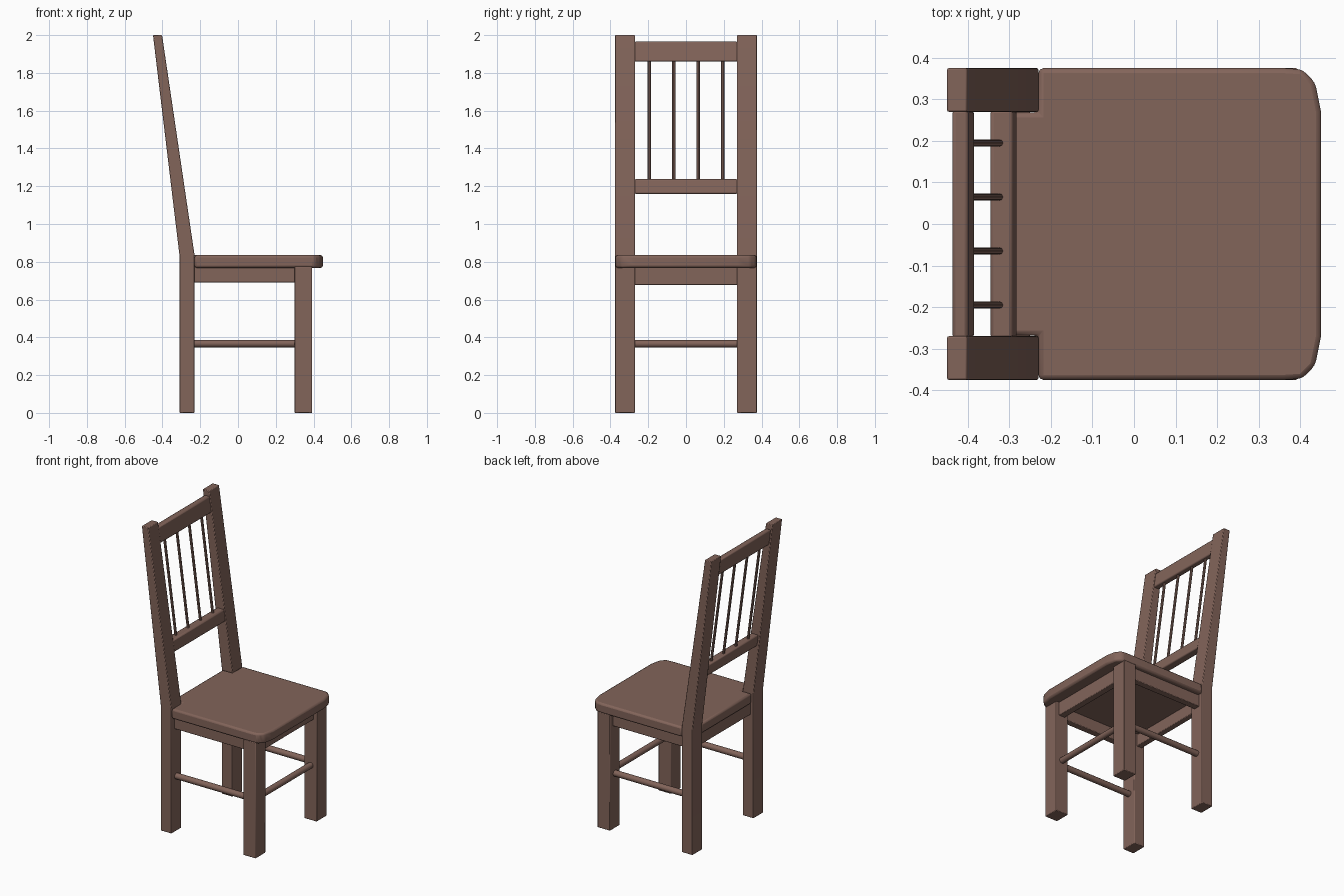
import bpy, bmesh, math
from mathutils import Vector

if "Cube" in bpy.data.objects:
    bpy.data.objects.remove(bpy.data.objects["Cube"])

wood = bpy.data.materials.new("brown wood")
wood.diffuse_color = (0.225, 0.128, 0.102, 1)
wood.use_nodes = True
wood.node_tree.nodes["Principled BSDF"].inputs["Base Color"].default_value = wood.diffuse_color


def finish(name, bm, bevel=0.0):
    bmesh.ops.recalc_face_normals(bm, faces=bm.faces)
    me = bpy.data.meshes.new(name)
    bm.to_mesh(me)
    bm.free()
    ob = bpy.data.objects.new(name, me)
    bpy.context.collection.objects.link(ob)
    me.materials.append(wood)
    if bevel:
        mod = ob.modifiers.new("soft edges", 'BEVEL')
        mod.width = bevel
        mod.segments = 2
        mod.limit_method = 'ANGLE'
    bpy.ops.object.select_all(action='DESELECT')
    ob.select_set(True)
    bpy.context.view_layer.objects.active = ob
    bpy.ops.object.shade_smooth_by_angle(angle=math.radians(40))
    return ob


def prism(name, points, offset, bevel=0.0):
    """Extrude a closed 3D outline along an offset."""
    bm = bmesh.new()
    face = bm.faces.new([bm.verts.new(p) for p in points])
    new = bmesh.ops.extrude_face_region(bm, geom=[face])["geom"]
    bmesh.ops.translate(bm, vec=offset,
                        verts=[v for v in new if isinstance(v, bmesh.types.BMVert)])
    return finish(name, bm, bevel)


def side_profile(name, xz, y0, y1, bevel=0.004):
    return prism(name, [(x, y0, z) for x, z in xz], (0, y1 - y0, 0), bevel)


def box(name, x0, x1, y0, y1, z0, z1, bevel=0.004):
    return side_profile(name, [(x0, z0), (x1, z0), (x1, z1), (x0, z1)], y0, y1, bevel)


def rod(name, a, b, r, sides=12):
    a, b = Vector(a), Vector(b)
    bm = bmesh.new()
    bmesh.ops.create_cone(bm, cap_ends=True, segments=sides, radius1=r, radius2=r,
                          depth=(b - a).length)
    rot = (b - a).to_track_quat('Z', 'Y').to_matrix()
    bmesh.ops.rotate(bm, verts=bm.verts, cent=(0, 0, 0), matrix=rot)
    bmesh.ops.translate(bm, verts=bm.verts, vec=(a + b) / 2)
    return finish(name, bm)


def lean(z):
    """Back and front x of the leaning back posts at height z."""
    t = (z - 0.835) / 1.165
    return -0.31 - 0.14 * t, -0.23 - 0.172 * t


# seat, notched around the back posts
half = [(-0.30, 0.268), (-0.23, 0.268), (-0.23, 0.375), (0.36, 0.375),
        (0.405, 0.372), (0.436, 0.34), (0.45, 0.27)]
outline = half + [(x, -y) for x, y in reversed(half)]
prism("seat", [(x, y, 0.768) for x, y in outline], (0, 0, 0.067), 0.012)

# legs, posts, side aprons and side stretchers
for s, side in ((1, "left"), (-1, "right")):
    y0, y1 = sorted((s * 0.27, s * 0.375))
    side_profile(side + "_back_post",
                 [(-0.31, 0), (-0.23, 0), (-0.23, 0.835), (-0.402, 2),
                  (-0.45, 2), (-0.31, 0.835)], y0, y1)
    box(side + "_front_leg", 0.30, 0.393, y0, y1, 0, 0.775)
    a0, a1 = sorted((s * 0.30, s * 0.345))
    box(side + "_side_apron", -0.24, 0.31, a0, a1, 0.69, 0.775)
    rod(side + "_side_stretcher", (-0.24, s * 0.322, 0.367), (0.31, s * 0.322, 0.367), 0.02)

# front and back aprons, front stretcher
box("front_apron", 0.325, 0.37, -0.28, 0.28, 0.677, 0.775)
box("back_apron", -0.29, -0.25, -0.28, 0.28, 0.69, 0.775)
rod("front_stretcher", (0.347, -0.28, 0.366), (0.347, 0.28, 0.366), 0.02)

# leaning back rails
for name, z0, z1, inset in (("top_rail", 1.86, 1.965, 0.008), ("lower_rail", 1.16, 1.237, 0.012)):
    (b0, f0), (b1, f1) = lean(z0), lean(z1)
    side_profile(name, [(b0 + inset, z0), (f0 - 0.003, z0), (f1 - 0.003, z1), (b1 + inset, z1)],
                 -0.275, 0.275, 0.008)

# thin spindles between the rails
for i, y in enumerate((-0.195, -0.065, 0.065, 0.195)):
    ends = [(sum(lean(z)) / 2, y, z) for z in (1.22, 1.88)]
    rod("spindle_%d" % (i + 1), ends[0], ends[1], 0.0085, 8)
